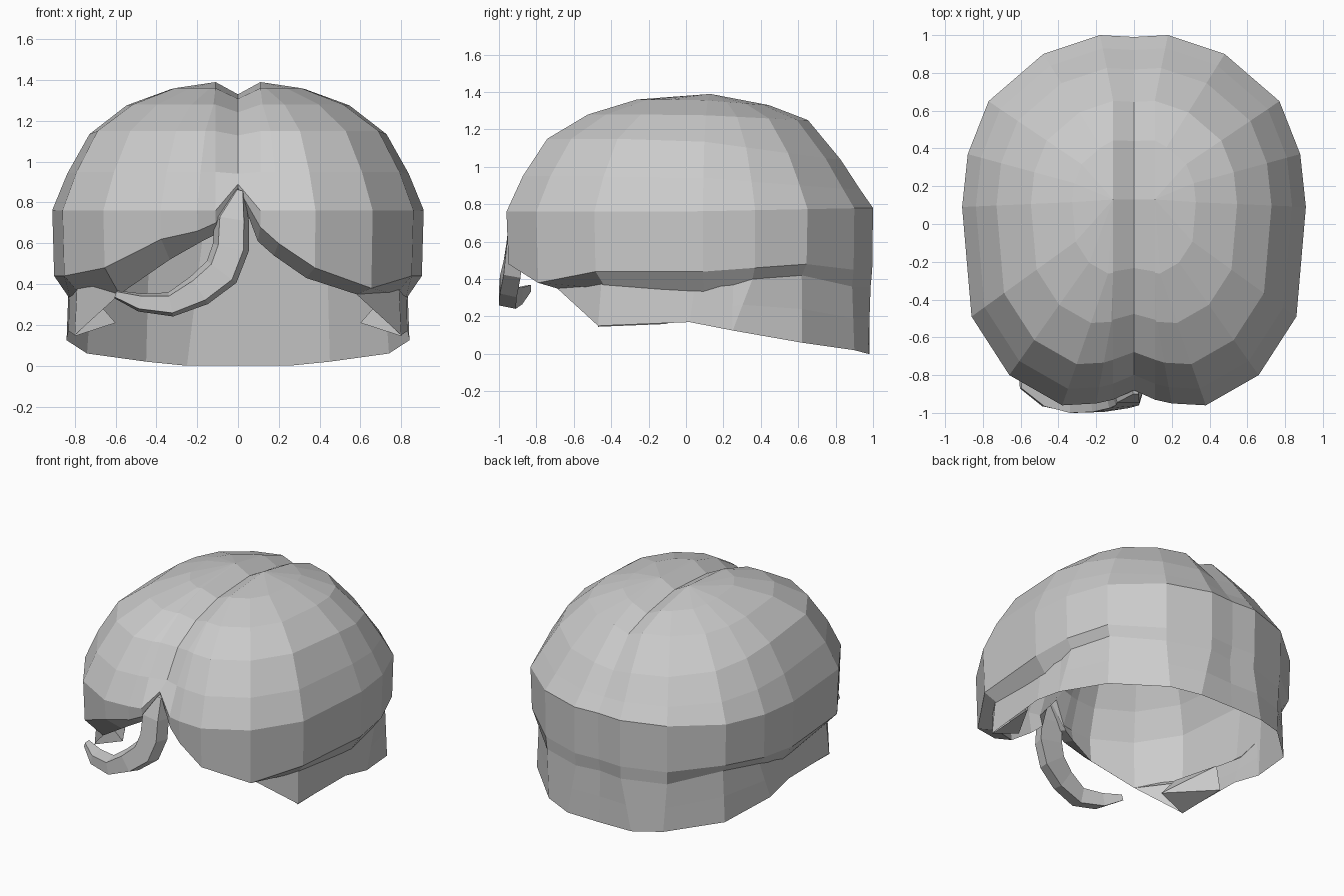
import bpy, bmesh
from mathutils import Vector

if "Cube" in bpy.data.objects:
    bpy.data.objects.remove(bpy.data.objects["Cube"])

YC = 0.13  # crown centre

# Half outline of the hair: x, y at the widest ring, then outer edge z and rim z
OUTLINE = [(0, -.88, .87, .87), (.11, -.93, .68, .61), (.2, -.95, .60, .54),
           (.38, -.96, .48, .43), (.66, -.80, .38, .35), (.86, -.49, .44, .35),
           (.91, .09, .44, .32), (.88, .37, .46, .40), (.77, .65, .48, .42),
           (.48, .90, .45, .36), (.18, 1.0, .45, .36), (0, .99, .45, .36)]
# The left fringe is swept a little higher: edge z, rim z
LEFT_FRINGE = [(.87, .87), (.70, .65), (.66, .61), (.62, .52), (.48, .35)]
# Dome profile: radius factor, height at the front, height at the back
DOME = [(0, 1.39, 1.39), (.36, 1.36, 1.33), (.6, 1.28, 1.25),
        (.8, 1.15, 1.04), (.92, .95, .88), (1, .76, .78)]
# Lower edge of the nape hair, from the side lock round to the back
NAPE = [(.80, -.47, .15), (.83, .02, .17), (.84, .25, .125), (.74, .62, .06),
        (.45, .90, .02), (.25, .975, 0), (0, .98, 0)]


def make(name, verts, faces):
    bm = bmesh.new()
    vs = [bm.verts.new(v) for v in verts]
    for f in faces:
        bm.faces.new([vs[i] for i in f])
    bmesh.ops.remove_doubles(bm, verts=bm.verts, dist=0.002)
    bmesh.ops.dissolve_degenerate(bm, edges=bm.edges, dist=0.001)
    bmesh.ops.recalc_face_normals(bm, faces=bm.faces)
    me = bpy.data.meshes.new(name)
    bm.to_mesh(me)
    bm.free()
    ob = bpy.data.objects.new(name, me)
    bpy.context.collection.objects.link(ob)
    return ob


def at(x, y, s, z):
    return Vector((x * s, YC + (y - YC) * s, z))


def grid_faces(cols, start):
    n = len(cols[0])
    return [(start + c * n + r, start + (c + 1) * n + r,
             start + (c + 1) * n + r + 1, start + c * n + r + 1)
            for c in range(len(cols) - 1) for r in range(n - 1)]


def rim_scale(y):
    return .88 if y < -.6 else .9 if y < .2 else (.94 if y < .7 else .985)


# Hair cap with central parting and turned-in rim, nape hair, inner lining
parts = {"hair_cap": ([], []), "nape_hair": ([], []), "inner_lining": ([], [])}
for side in (1, -1):
    cap, nape, lining = [], [], []
    for i, (x, y, ze, zr) in enumerate(OUTLINE):
        if side < 0 and i < len(LEFT_FRINGE):
            ze, zr = LEFT_FRINGE[i]
        col = []
        back = min(max(y + .05, 0), 1)
        for s, zf, zb in DOME:
            p = at(x, y, s, zf + (zb - zf) * back)
            if x:
                p.x = max(p.x, .11)          # keep the parting width
            else:
                p.z -= .06 * (1 - s * s)     # parting groove
            if s == 1:
                p.z = max(p.z, ze + .02)
            col.append(p)
        inner = [at(p.x, p.y, .9, p.z - .08 * (1 - s)) - Vector((0, 0, .06))
                 for p, (s, _, _) in zip(col, DOME)]
        col.append(at(x, y, .99 if y < .7 else .995, ze))
        col.append(at(x, y, rim_scale(y) if x else .97, zr))
        cap.append(col)
        end = col[-1]
        if i >= 5:  # nape hair hangs from the rim
            a, end = col[-1], Vector(NAPE[i - 5])
            if i == 5:
                a = Vector((.76, -.47, .37))
            nape.append([a, a.lerp(end, .5), end])
        lining.append(inner + [end])
    for name, cols in (("hair_cap", cap), ("nape_hair", nape), ("inner_lining", lining)):
        verts, faces = parts[name]
        faces += grid_faces(cols, len(verts))
        verts += [Vector((p.x * side, p.y, p.z)) for c in cols for p in c]
for name, (verts, faces) in parts.items():
    make(name, verts, faces)

# Side locks in front of the ears
for side, name in ((1, "side_lock_right"), (-1, "side_lock_left")):
    pts = [(.74, -.47, .37), (.60, -.44, .21), (.80, -.47, .145), (.78, -.1, .33), (.81, -.1, .16)]
    make(name, [(x * side, y, z) for x, y, z in pts],
         [(0, 1, 2), (0, 3, 1), (1, 3, 4), (1, 4, 2)])

# Forehead curl: centre x, y, z and half width
CURL = [(.01, -.88, .86, .02), (-.03, -.90, .72, .085), (-.035, -.915, .58, .09),
        (-.08, -.93, .46, .09), (-.19, -.95, .37, .08), (-.33, -.955, .30, .06),
        (-.48, -.92, .31, .045), (-.60, -.85, .35, .02)]
cv, cf = [], []
for i, (x, y, z, w) in enumerate(CURL):
    a, b = CURL[max(i - 1, 0)], CURL[min(i + 1, len(CURL) - 1)]
    t = Vector((b[0] - a[0], 0, b[2] - a[2])).normalized()
    n = Vector((-t.z, 0, t.x))
    c, d = Vector((x, y, z)), Vector((0, min(.045, w), 0))
    cv += [c + n * w + d, c + n * w * .7 - d, c - n * w * .7 - d, c - n * w + d]
    if i:
        k = 4 * i
        cf += [(k - 4 + j, k - 4 + (j + 1) % 4, k + (j + 1) % 4, k + j) for j in range(4)]
cf += [(0, 1, 2, 3), tuple(range(len(cv) - 4, len(cv)))]
make("forehead_curl", cv, cf)
